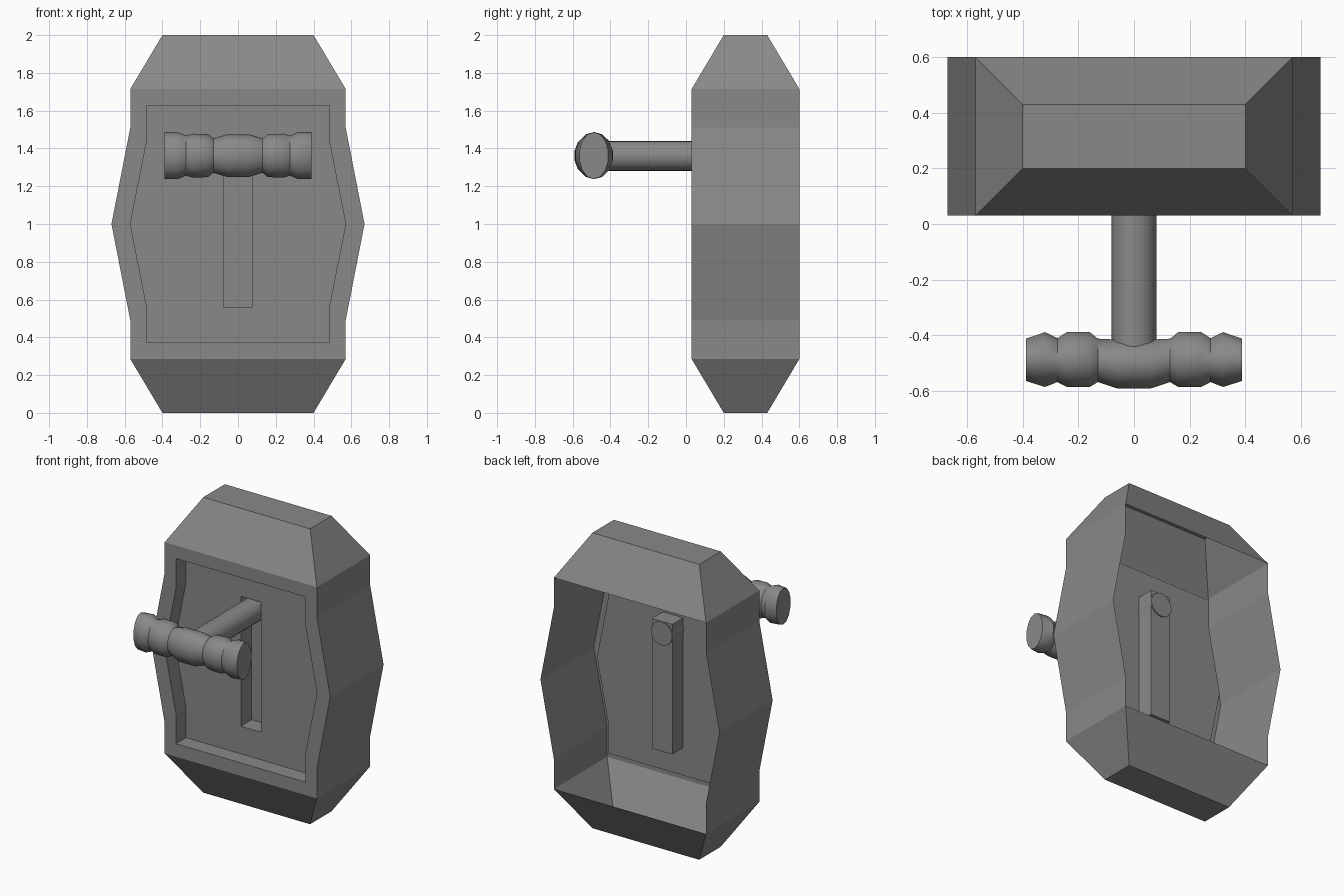
import bpy, bmesh, math

cube = bpy.data.objects.get("Cube")
if cube:
    bpy.data.objects.remove(cube)

GREY = (0.25, 0.25, 0.25, 1)
grey = bpy.data.materials.new("plain_grey")
grey.use_nodes = True
grey.diffuse_color = GREY
grey.node_tree.nodes["Principled BSDF"].inputs["Base Color"].default_value = GREY


def finish(name, bm, smooth=False):
    """Turn a bmesh into a coloured object."""
    bmesh.ops.remove_doubles(bm, verts=bm.verts, dist=0.0005)
    bmesh.ops.recalc_face_normals(bm, faces=bm.faces)
    mesh = bpy.data.meshes.new(name)
    bm.to_mesh(mesh)
    bm.free()
    mesh.materials.append(grey)
    obj = bpy.data.objects.new(name, mesh)
    bpy.context.collection.objects.link(obj)
    if smooth:
        bpy.ops.object.select_all(action="DESELECT")
        obj.select_set(True)
        bpy.context.view_layer.objects.active = obj
        bpy.ops.object.shade_smooth_by_angle(angle=math.radians(40))
    return obj


def ring(bm, points):
    return [bm.verts.new(p) for p in points]


def bridge(bm, a, b, skip=()):
    n = len(a)
    for i in range(n):
        if i not in skip:
            j = (i + 1) % n
            bm.faces.new((a[i], a[j], b[j], b[i]))


def outline(half, bulge, end, knee, y):
    """Ten-point loop, symmetric about x = 0 and z = 1."""
    right = [(half, -end), (half, -knee), (bulge, 0), (half, knee), (half, end)]
    loop = right + [(-x, z) for x, z in reversed(right)]
    return [(x, y, 1 + z) for x, z in loop]


# Shell: open at the back, with a recessed front panel and a deeper slot
FRONT, BACK, PANEL, SLOT = 0.03, 0.6, 0.138, 0.255
bm = bmesh.new()
hull = (0.57, 0.67, 0.715, 0.51)
panel = (0.485, 0.57, 0.627, 0.43)
slot = (0.076, 0.076, 0.44, 0.43)
loops = [ring(bm, outline(*shape, y)) for shape, y in (
    (hull, BACK), (hull, FRONT), (panel, FRONT),
    (panel, PANEL), (slot, PANEL), (slot, SLOT))]
for k, (a, b) in enumerate(zip(loops, loops[1:])):
    bridge(bm, a, b, skip=(4, 9) if k == 0 else ())
bm.faces.new(loops[-1])

# Tapered top and bottom ends
for side in (-1, 1):
    def corners(x, y0, y1, z):
        return [(-x, y0, 1 + side * z), (x, y0, 1 + side * z),
                (x, y1, 1 + side * z), (-x, y1, 1 + side * z)]
    base = ring(bm, corners(0.57, FRONT, BACK, 0.715))
    tip = ring(bm, corners(0.4, 0.2, 0.43, 1))
    bridge(bm, base, tip)
    bm.faces.new(tip)
finish("shell", bm)

# Rod from the slot out to the grip
bm = bmesh.new()
ends = [ring(bm, [(0.08 * math.cos(a), y, 1.36 + 0.08 * math.sin(a))
                  for a in (math.tau * i / 20 for i in range(20))])
        for y in (-0.45, 0.262)]
bridge(bm, *ends)
for e in ends:
    bm.faces.new(e)
finish("rod", bm, smooth=True)

# Grip: ridged bar, stations of x, y centre, y radius, z radius
stations = [(0.388, -0.488, 0.078, 0.124), (0.32, -0.487, 0.101, 0.125),
            (0.275, -0.489, 0.081, 0.106), (0.24, -0.487, 0.102, 0.116),
            (0.16, -0.487, 0.102, 0.114), (0.13, -0.49, 0.08, 0.091),
            (0.06, -0.503, 0.09, 0.112)]
stations += [(-x, *rest) for x, *rest in reversed(stations)]
bm = bmesh.new()
rings = [ring(bm, [(x, y + ry * math.sin(a), 1.362 + rz * math.cos(a))
                   for a in (math.tau * i / 14 for i in range(14))])
         for x, y, ry, rz in stations]
for a, b in zip(rings, rings[1:]):
    bridge(bm, a, b)
bm.faces.new(rings[0])
bm.faces.new(rings[-1])
finish("grip", bm, smooth=True)
